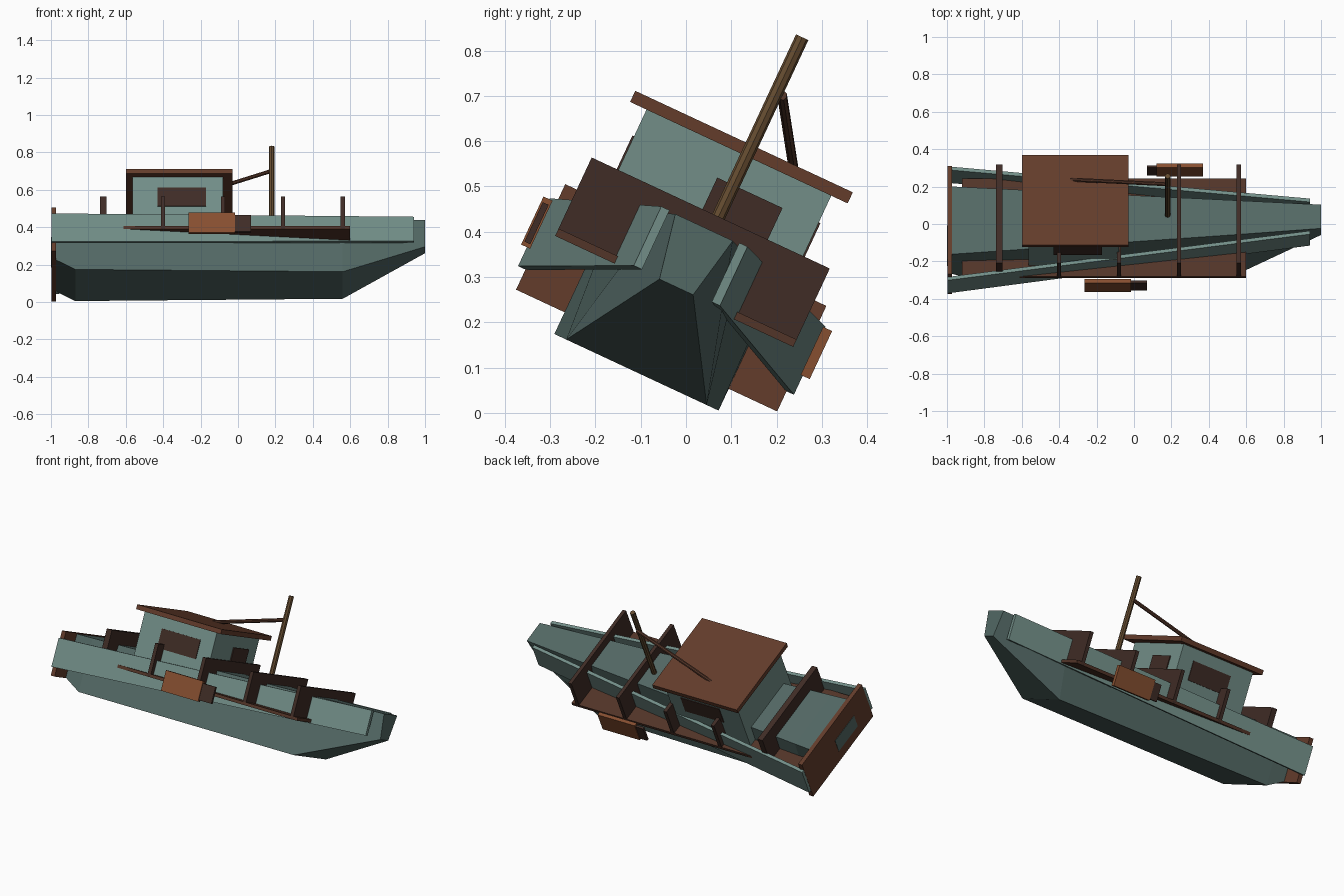
import bpy, bmesh, math
from mathutils import Matrix, Vector

if "Cube" in bpy.data.objects:
    bpy.data.objects.remove(bpy.data.objects["Cube"])

ROLL = Matrix.Rotation(math.radians(-25), 4, 'X')   # boat lies heeled over
C = -0.137                                          # centreline in the boat's own frame

def material(name, rgb):
    m = bpy.data.materials.new(name)
    m.diffuse_color = (*rgb, 1)
    m.use_nodes = True
    m.node_tree.nodes["Principled BSDF"].inputs["Base Color"].default_value = m.diffuse_color
    return m

TEAL = material("teal_paint", (0.085, 0.138, 0.127))
LIGHT = material("light_teal_paint", (0.168, 0.27, 0.245))
RUST = material("rust_brown", (0.125, 0.045, 0.024))
DECK = material("deck_brown", (0.085, 0.035, 0.021))
DARK = material("dark_brown", (0.050, 0.025, 0.019))
ORANGE = material("orange_wood", (0.24, 0.078, 0.030))
WOOD = material("mast_wood", (0.13, 0.072, 0.030))

def finish(name, bm, mat):
    bmesh.ops.recalc_face_normals(bm, faces=bm.faces)
    me = bpy.data.meshes.new(name)
    bm.to_mesh(me)
    bm.free()
    me.materials.append(mat)
    ob = bpy.data.objects.new(name, me)
    bpy.context.collection.objects.link(ob)
    ob.matrix_world = ROLL
    return ob

def loft(name, rings, mat):
    """Skin a list of equal-length rings and cap both ends."""
    bm = bmesh.new()
    vs = [[bm.verts.new((x, C + y, z)) for x, y, z in r] for r in rings]
    n = len(vs[0])
    for a, b in zip(vs, vs[1:]):
        for i in range(n):
            j = (i + 1) % n
            bm.faces.new((a[i], a[j], b[j], b[i]))
    bm.faces.new(vs[0])
    bm.faces.new(vs[-1])
    return finish(name, bm, mat)

def box(name, x, y, z, mat):
    """Box from ranges; y is measured from the centreline."""
    rings = [[(px, y[0], z[0]), (px, y[1], z[0]), (px, y[1], z[1]), (px, y[0], z[1])] for px in x]
    return loft(name, rings, mat)

def pole(name, a, b, r, mat, sides=8):
    a, b = Vector(a), Vector(b)
    bm = bmesh.new()
    m = Matrix.Translation((a + b) / 2) @ (b - a).to_track_quat('Z', 'Y').to_matrix().to_4x4()
    bmesh.ops.create_cone(bm, cap_ends=True, segments=sides, radius1=r, radius2=r,
                          depth=(b - a).length, matrix=m)
    return finish(name, bm, mat)

# Hull: x, bottom half width, bottom height, top half width, top height
stations = [(-0.98, 0.20, 0.095, 0.20, 0.34), (-0.87, 0.20, 0.035, 0.193, 0.342),
            (0.56, 0.171, 0.035, 0.10, 0.376), (1.0, 0.041, 0.243, 0.07, 0.388)]
loft("hull", [[(x, -b, h), (x, b, h), (x, t, k), (x, -t, k)] for x, b, h, t, k in stations], TEAL)

# Deck and transom
box("side_deck", (-0.92, 0.60), (-0.29, 0.29), (0.232, 0.25), DECK)
box("transom", (-0.998, -0.972), (-0.318, 0.318), (0.088, 0.345), RUST)
box("transom_panel", (-1.0, -0.97), (-0.18, 0.02), (0.15, 0.235), TEAL)

# Cross bulkheads
for i in range(5):
    x = -0.72 + 0.32 * i
    w = 0.017 if i == 0 else 0.011
    box(f"bulkhead_{i + 1}", (x - w, x + w), (-0.29, 0.29), (0.235, 0.423), DARK)

# Cabin with windows, door and roof
box("cabin", (-0.565, -0.08), (-0.225, 0.225), (0.25, 0.575), LIGHT)
box("roof", (-0.60, -0.03), (-0.265, 0.265), (0.57, 0.597), RUST)
box("cabin_door", (-0.10, -0.074), (-0.02, 0.139), (0.28, 0.50), DARK)

for s, side in ((-1, "left"), (1, "right")):
    box(f"window_{side}", (-0.43, -0.17), (s * 0.215, s * 0.229), (0.395, 0.505), DARK)
    # Bulwark boards rise and close in toward the bow
    rings = [[(x, s * o, lo), (x, s * (o - 0.02), lo), (x, s * (o - 0.02), hi), (x, s * o, hi)]
             for x, o, lo, hi in ((-0.997, 0.336, 0.137, 0.302), (0.94, 0.105, 0.246, 0.39))]
    loft(f"bulwark_{side}", rings, LIGHT)

# Hanging fender boards, each with a dark end block
for side, y, body, end in (("left", -0.339, (-0.265, -0.015), (-0.015, 0.07)),
                           ("right", 0.342, (0.12, 0.37), (0.07, 0.12))):
    box(f"fender_{side}", body, (y - 0.011, y + 0.011), (0.183, 0.30), ORANGE)
    box(f"fender_end_{side}", end, (y - 0.007, y + 0.007), (0.192, 0.288), DARK)

# Mast and brace down to the roof
pole("mast", (0.18, -0.118, 0.36), (0.18, -0.118, 0.86), 0.015, WOOD)
pole("mast_brace", (0.18, -0.104, 0.725), (-0.34, -0.012, 0.588), 0.011, DECK)
